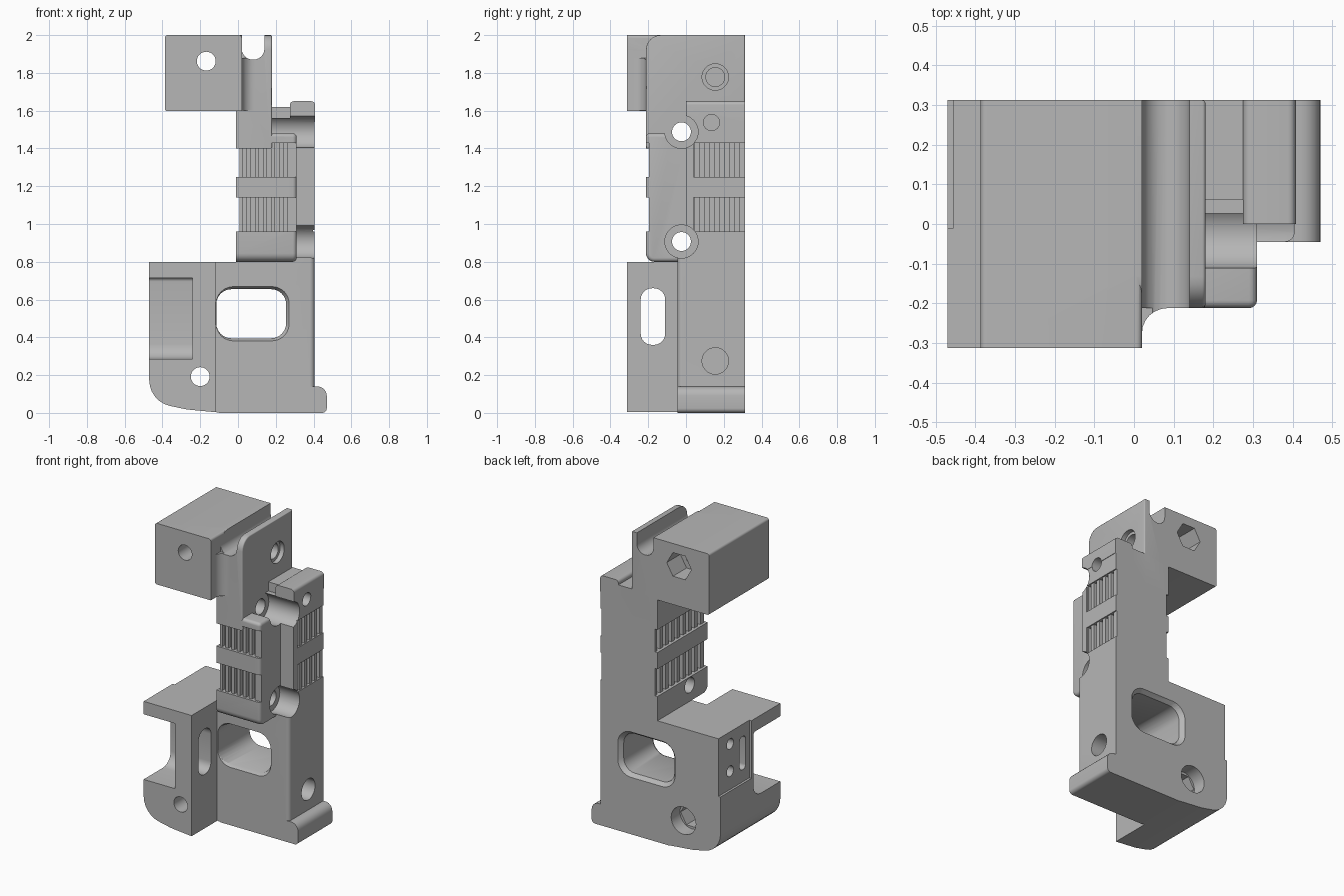
import bpy, bmesh, math
from mathutils import Vector

cube = bpy.data.objects.get("Cube")
if cube:
    bpy.data.objects.remove(cube, do_unlink=True)

BACK, FRONT = 0.312, -0.312

grey = bpy.data.materials.new("plain_grey")
grey.use_nodes = True
colour = (0.47, 0.47, 0.47, 1)
grey.diffuse_color = colour
grey.node_tree.nodes["Principled BSDF"].inputs["Base Color"].default_value = colour


def rounded(corners, steps=6):
    """Polygon of (u, v, radius) corners with filleted corners."""
    out = []
    n = len(corners)
    for i, (u, v, r) in enumerate(corners):
        p = Vector((u, v))
        if r == 0:
            out.append(p)
            continue
        a = (Vector(corners[i - 1][:2]) - p).normalized()
        b = (Vector(corners[(i + 1) % n][:2]) - p).normalized()
        half = a.angle(b) / 2
        centre = p + (a + b).normalized() * r / math.sin(half)
        start = p + a * r / math.tan(half) - centre
        end = p + b * r / math.tan(half) - centre
        turn = start.angle_signed(end)
        for k in range(steps + 1):
            t = -turn * k / steps
            out.append(centre + Vector((start.x * math.cos(t) - start.y * math.sin(t),
                                        start.x * math.sin(t) + start.y * math.cos(t))))
    return out


def rect(u0, u1, v0, v1, r=(0, 0, 0, 0)):
    """Rectangle; radii run lower-left, lower-right, upper-right, upper-left."""
    return rounded([(u0, v0, r[0]), (u1, v0, r[1]), (u1, v1, r[2]), (u0, v1, r[3])])


def circle(u, v, r, n=32):
    return [Vector((u + r * math.cos(math.tau * k / n), v + r * math.sin(math.tau * k / n)))
            for k in range(n)]


def prism(name, axis, profile, lo, hi, bevel=0, flare=0):
    """Extrude a profile along an axis; bevel rounds the hi end, flare widens it."""
    place = {"X": lambda p, d: (d, p.x, p.y),
             "Y": lambda p, d: (p.x, d, p.y),
             "Z": lambda p, d: (p.x, p.y, d)}[axis]
    mid = sum(profile, Vector((0, 0))) / len(profile)
    wide = [p + (p - mid).normalized() * flare for p in profile]
    bm = bmesh.new()
    low = [bm.verts.new(place(p, lo)) for p in profile]
    top = [bm.verts.new(place(p, hi)) for p in wide]
    bm.faces.new(low)
    cap = bm.faces.new(top)
    for i in range(len(low)):
        j = (i + 1) % len(low)
        bm.faces.new((low[i], low[j], top[j], top[i]))
    bmesh.ops.recalc_face_normals(bm, faces=bm.faces)
    if bevel:
        bmesh.ops.bevel(bm, geom=list(cap.edges), offset=bevel, segments=4,
                        profile=0.5, affect='EDGES')
    mesh = bpy.data.meshes.new(name)
    bm.to_mesh(mesh)
    bm.free()
    mesh.materials.append(grey)
    ob = bpy.data.objects.new(name, mesh)
    bpy.context.scene.collection.objects.link(ob)
    return ob


def combine(body, other, operation):
    mod = body.modifiers.new("combine", 'BOOLEAN')
    mod.operation, mod.object, mod.solver = operation, other, 'EXACT'
    dg = bpy.context.evaluated_depsgraph_get()
    mesh = bpy.data.meshes.new_from_object(body.evaluated_get(dg))
    body.modifiers.clear()
    body.data = mesh
    bpy.data.objects.remove(other, do_unlink=True)


def add(*args, **kw):
    combine(frame, prism(*args, **kw), 'UNION')


def cut(*args, **kw):
    combine(frame, prism("cutter", *args, **kw), 'DIFFERENCE')


# Rear post, running the full height of the handle
frame = prism("bracket_frame", "X", rect(0, BACK, 0.3, 1.62), -0.01, 0.405)

# Front grip with rounded outer edges
add("front_grip", "X", rect(-0.212, 0.2, 0.8, 1.48, (0.045, 0, 0, 0.02)), -0.01, 0.31, bevel=0.02)

# Recessed bands with vertical ribs on three sides
for z0, z1 in ((0.96, 1.14), (1.25, 1.43)):
    cut("Z", rect(-0.05, 0.36, -0.3, -0.197), z0, z1)
    cut("Z", rect(-0.05, 0.008, -0.3, 0.4), z0, z1)
    cut("Z", rect(0.397, 0.5, 0.04, 0.4), z0, z1)
    for i in range(6):
        x = 0.025 + 0.043 * i
        cut("Z", rect(x, x + 0.021, -0.3, -0.172), z0, z1)
    for i in range(8):
        y = -0.16 + 0.06 * i
        cut("Z", rect(-0.05, 0.032, y, y + 0.03), z0, z1)
    for i in range(5):
        y = 0.045 + 0.053 * i
        cut("Z", rect(0.375, 0.5, y, y + 0.026), z0, z1)

# Post top: lower step beside the column and a raised cap
cut("Y", rect(0.17, 0.6, 1.56, 1.8), -0.1, 0.06)
add("post_cap", "Y", rect(0.275, 0.408, 1.54, 1.65, (0, 0, 0.02, 0.02)), 0.0, BACK)

# Upper column and square block
add("upper_column", "X", rect(-0.212, BACK, 1.4, 2.0, (0, 0, 0, 0.08)), -0.01, 0.18, bevel=0.008)
add("upper_block", "Y", rect(-0.387, 0.02, 1.597, 2.0, (0.012, 0, 0.015, 0.015)), FRONT, BACK)
add("block_fillet", "Z", [Vector((0.0, -0.2)), Vector((0.0, -0.275))]
    + [Vector((0.085 - 0.065 * math.cos(t), -0.275 + 0.063 * math.sin(t)))
       for t in (math.pi / 2 * k / 6 for k in range(7))] + [Vector((0.085, -0.2))], 1.6, 1.88)
cut("Y", rect(0.02, 0.14, 1.87, 2.2, (0.058, 0.058, 0, 0)), -0.5, 0.5)

# Lower body, its lip, left block and foot
add("lower_body", "Z", rect(-0.2, 0.405, -0.045, BACK, (0, 0.025, 0, 0)), 0.0, 0.8)
add("body_lip", "Z", rect(0.2, 0.405, -0.045, 0.2, (0, 0.025, 0, 0)), 0.7, 0.86)
add("left_block", "Y", rounded([(-0.47, 0.06, 0.14), (-0.27, 0.018, 0.2), (-0.12, 0.003, 0),
                                (-0.12, 0.8, 0), (-0.47, 0.8, 0)]), FRONT, BACK)
cut("Y", rounded([(-0.6, -0.1, 0), (-0.1, -0.1, 0), (-0.1, 0.002, 0), (-0.27, 0.018, 0.2),
                  (-0.47, 0.06, 0.14), (-0.47, 0.3, 0), (-0.6, 0.3, 0)]), -0.5, 0.5)
add("foot", "Y", rect(0.3, 0.47, 0, 0.14, (0, 0.025, 0.05, 0)), -0.045, BACK)

# Open notch in the left block, with a slot through its inner wall
cut("X", rect(-0.5, -0.03, 0.285, 0.715, (0, 0.08, 0.02, 0)), -0.6, -0.24)
cut("X", rect(-0.24, -0.11, 0.36, 0.66, (0.06,) * 4), -0.3, -0.1)

# Shallow side recess with two screw holes and a slot
cut("X", rect(-0.01, 0.5, 0.42, 0.9), -0.6, -0.455)
for z in (0.72, 0.54):
    cut("X", circle(0.19, z, 0.035, 20), -0.6, -0.3)
cut("X", rect(0.03, 0.09, 0.5, 0.72, (0.025,) * 4), -0.6, -0.38)

# Window with softened rims
window = rect(-0.115, 0.255, 0.395, 0.655, (0.08,) * 4)
cut("Y", window, -0.06, 0.4)
cut("Y", window, 0.285, BACK + 0.005, flare=0.03)
cut("Y", rect(-0.1, 0.255, 0.395, 0.655, (0.08,) * 4), -0.02, -0.05, flare=0.02)

# Cross bores with wide outer seats
for z, seat in ((1.488, 0.18), (0.907, 0.26)):
    cut("X", circle(-0.024, z, 0.088), seat, 0.6)
    cut("X", circle(-0.024, z, 0.05), -0.1, 0.6)

# Blind holes in the right side
for y, z, r, lo in ((0.155, 1.778, 0.07, 0.15), (0.155, 1.778, 0.05, 0.06),
                    (0.135, 1.537, 0.043, 0.28), (0.155, 0.275, 0.07, 0.3)):
    cut("X", circle(y, z, r), lo, 0.6)

# Bolt holes front to back, with nut pockets behind
cut("Y", circle(-0.168, 1.862, 0.05), -0.5, 0.5)
cut("Y", circle(-0.168, 1.862, 0.09, 6), 0.17, 0.5)
cut("Y", circle(-0.2, 0.192, 0.05), -0.5, 0.5)
cut("Y", circle(-0.2, 0.192, 0.085, 6), 0.08, 0.5)
cut("Y", circle(-0.2, 0.192, 0.09), 0.22, 0.5)

# Crisp edges, smooth curves
bpy.ops.object.select_all(action='DESELECT')
bpy.context.view_layer.objects.active = frame
frame.select_set(True)
bpy.ops.object.shade_smooth_by_angle(angle=math.radians(30))
